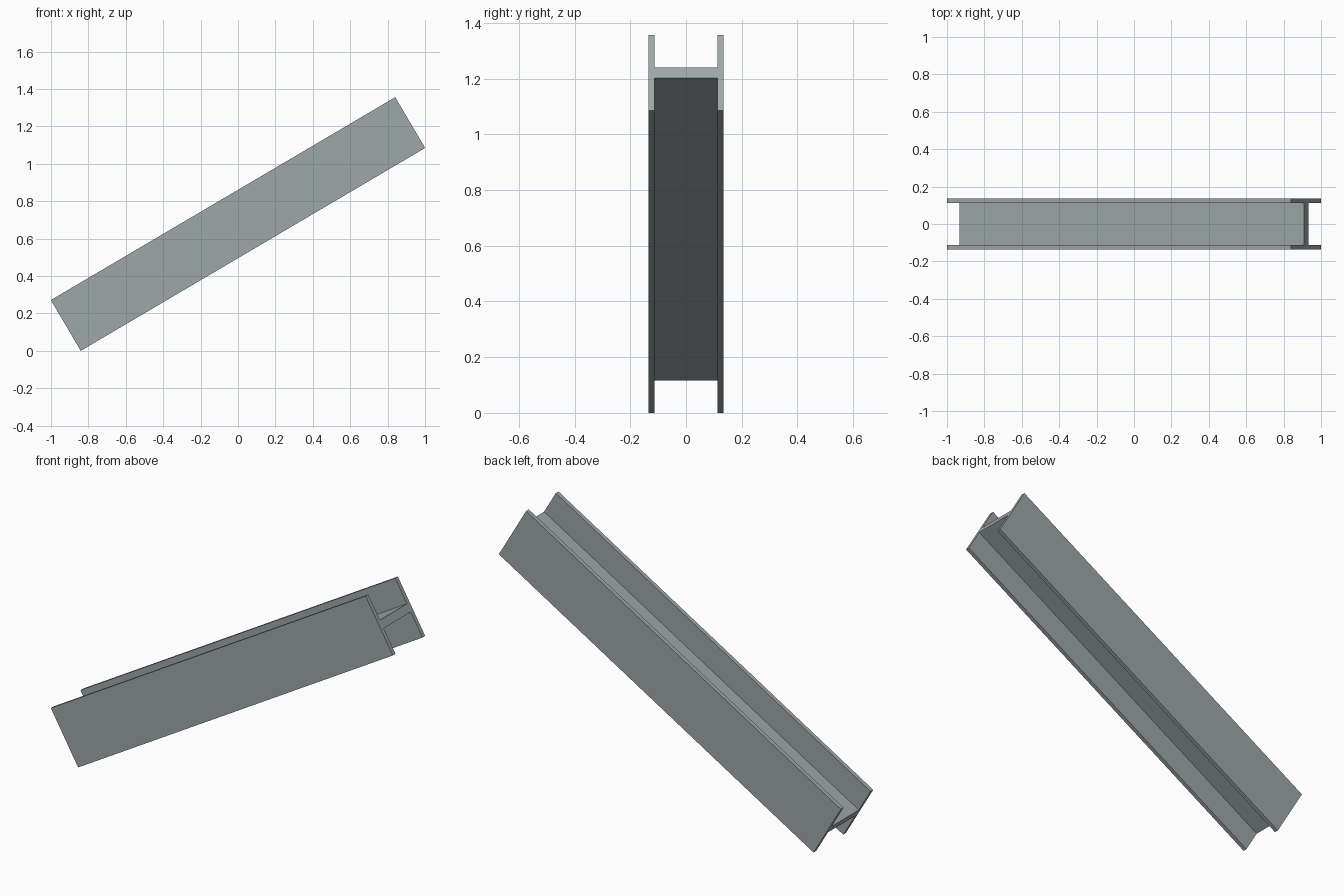
import bpy, bmesh, math
from mathutils import Matrix

if "Cube" in bpy.data.objects:
    bpy.data.objects.remove(bpy.data.objects["Cube"])

LENGTH, DEPTH, WIDTH = 2.137, 0.315, 0.27
FLANGE, WEB = 0.022, 0.044
TILT = math.radians(30.5)

steel = bpy.data.materials.new("grey steel")
steel.diffuse_color = (0.34, 0.39, 0.39, 1)
steel.use_nodes = True
steel.node_tree.nodes["Principled BSDF"].inputs["Base Color"].default_value = steel.diffuse_color

# H-shaped cross-section: one quarter mirrored round the centre (y, z)
a, b, h, w = WIDTH / 2, WIDTH / 2 - FLANGE, DEPTH / 2, WEB / 2
profile = [(a, -h), (a, h), (b, h), (b, w), (-b, w), (-b, h),
           (-a, h), (-a, -h), (-b, -h), (-b, -w), (b, -w), (b, -h)]

# Extrude the section along x, then tilt the beam up to the right
bm = bmesh.new()
face = bm.faces.new([bm.verts.new((-LENGTH / 2, y, z)) for y, z in profile])
ext = bmesh.ops.extrude_face_region(bm, geom=[face])
verts = [v for v in ext["geom"] if isinstance(v, bmesh.types.BMVert)]
bmesh.ops.translate(bm, verts=verts, vec=(LENGTH, 0, 0))
if not face.is_valid or len([f for f in bm.faces if len(f.verts) == 12]) < 2:
    bm.faces.new([v for v in bm.verts if v.co.x < 0])
bmesh.ops.recalc_face_normals(bm, faces=bm.faces)
bm.transform(Matrix.Rotation(-TILT, 4, 'Y'))
bm.transform(Matrix.Translation((0, 0, -min(v.co.z for v in bm.verts))))

mesh = bpy.data.meshes.new("tilted_beam")
bm.to_mesh(mesh)
bm.free()
mesh.materials.append(steel)
bpy.context.collection.objects.link(bpy.data.objects.new("tilted_beam", mesh))
